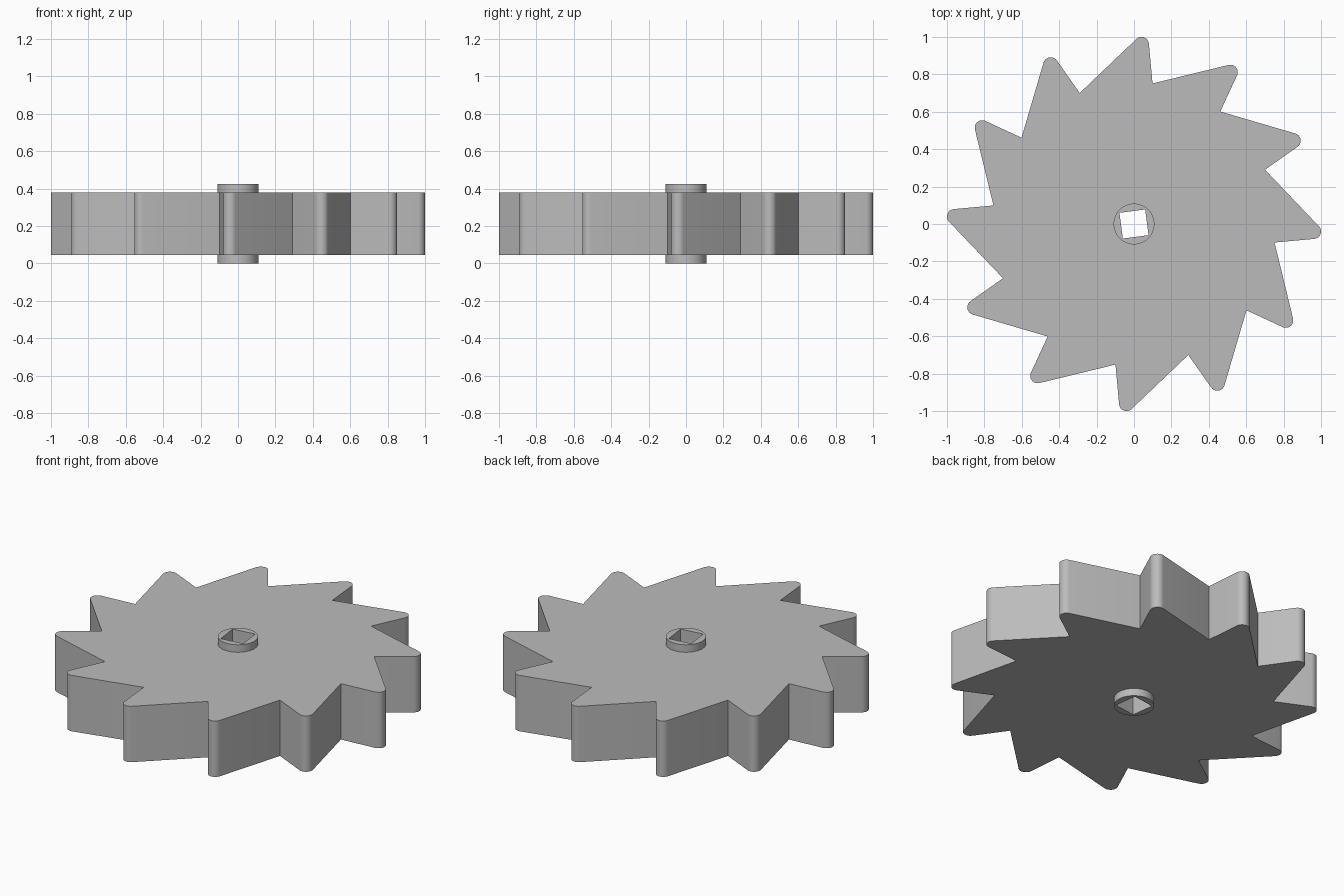
import bpy, bmesh
from math import pi, cos, sin, acos, radians
from mathutils import Vector, Matrix

if "Cube" in bpy.data.objects:
    bpy.data.objects.remove(bpy.data.objects["Cube"])

TEETH = 12
HUB_RADIUS = 0.109

grey = bpy.data.materials.new("plain_grey")
grey.use_nodes = True
colour = (0.5, 0.5, 0.5, 1)
grey.diffuse_color = colour
grey.node_tree.nodes["Principled BSDF"].inputs["Base Color"].default_value = colour


def ring(radius, count, start=0.0):
    """Points of a regular polygon."""
    return [Vector((radius * cos(start + 2 * pi * i / count),
                    radius * sin(start + 2 * pi * i / count))) for i in range(count)]


def tooth_outline():
    """One notch point followed by a rounded tip tangent to both flanks."""
    notch = Matrix.Rotation(radians(112.5), 2) @ Vector((0.758, 0))
    following = Matrix.Rotation(-2 * pi / TEETH, 2) @ notch
    tip, r, steps = Vector((0.04, 0.96)), 0.04, 10

    def bearing(v):
        return Vector((1, 0)).angle_signed(v) * -1

    long_flank, short_flank = tip - notch, tip - following
    first = bearing(long_flank) + pi - acos(r / long_flank.length)
    last = bearing(short_flank) - pi + acos(r / short_flank.length)
    angles = [first + (last - first) * i / steps for i in range(steps + 1)]
    return [notch] + [tip + r * Vector((cos(a), sin(a))) for a in angles]


def pierced_prism(name, outer, inner, bottom, top):
    """Extruded outline with a hole through it."""
    bm = bmesh.new()
    caps = {bottom: [], top: []}
    for outline in (outer, inner):
        rows = []
        for z in (bottom, top):
            verts = [bm.verts.new((p.x, p.y, z)) for p in outline]
            caps[z] += [bm.edges.new((verts[i - 1], verts[i])) for i in range(len(verts))]
            rows.append(verts)
        low, high = rows
        for i in range(len(outline)):
            bm.faces.new((low[i - 1], low[i], high[i], high[i - 1]))
    for edges in caps.values():
        bmesh.ops.triangle_fill(bm, use_beauty=True, edges=edges, normal=(0, 0, 1))
    bmesh.ops.recalc_face_normals(bm, faces=bm.faces[:])
    mesh = bpy.data.meshes.new(name)
    bm.to_mesh(mesh)
    bm.free()
    mesh.materials.append(grey)
    obj = bpy.data.objects.new(name, mesh)
    bpy.context.collection.objects.link(obj)
    bpy.ops.object.select_all(action='DESELECT')
    obj.select_set(True)
    bpy.context.view_layer.objects.active = obj
    bpy.ops.object.shade_smooth_by_angle(angle=radians(30))
    return obj


# Ratchet wheel: the tooth repeated clockwise
tooth = tooth_outline()
wheel = [Matrix.Rotation(-2 * pi * k / TEETH, 2) @ p for k in range(TEETH) for p in tooth]
pierced_prism("ratchet_wheel", wheel, ring(HUB_RADIUS, 64), 0.045, 0.38)

# Hub with a square shaft hole
pierced_prism("hub", ring(HUB_RADIUS, 64), ring(0.098, 4, radians(52.5)), 0, 0.425)
